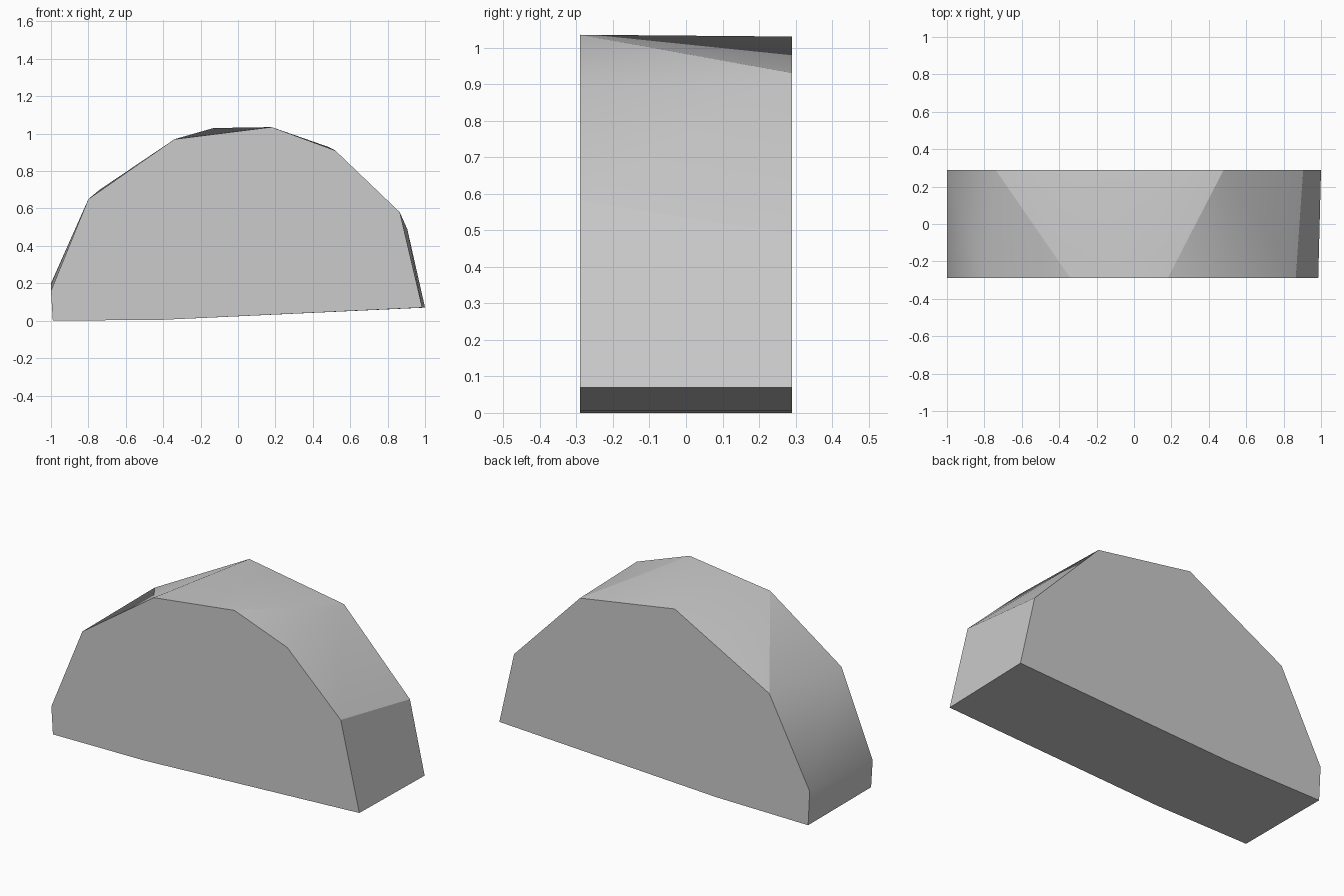
import bpy
import bmesh

cube = bpy.data.objects.get("Cube")
if cube:
    bpy.data.objects.remove(cube, do_unlink=True)

# One plain grey material
grey = bpy.data.materials.new("stone_grey")
grey.use_nodes = True
colour = (0.6, 0.6, 0.6, 1)
grey.diffuse_color = colour
shader = next(n for n in grey.node_tree.nodes if n.type == 'BSDF_PRINCIPLED')
shader.inputs["Base Color"].default_value = colour

# Outlines of the two flat sides as (x, z), from lower right over the top
DEPTH = 0.29
FRONT = [(0.985, 0.07), (0.865, 0.58), (0.52, 0.91), (0.18, 1.035), (-0.34, 0.97),
         (-0.80, 0.65), (-1, 0.16), (-0.99, 0), (-0.4, 0.005)]
BACK = [(1, 0.07), (0.905, 0.49), (0.48, 0.93), (-0.13, 1.03), (-0.74, 0.70),
        (-1, 0.20), (-0.99, 0), (-0.4, 0.005)]

bm = bmesh.new()
front = [bm.verts.new((x, -DEPTH, z)) for x, z in FRONT]
back = [bm.verts.new((x, DEPTH, z)) for x, z in BACK]
caps = [bm.faces.new(front), bm.faces.new(back)]

# Rim: walk both outlines; F steps the front, B the back, Q both at once
i = j = 0
for step in "QQFBFBFBFQQQ":
    ni = (i + (step in "FQ")) % len(front)
    nj = (j + (step in "BQ")) % len(back)
    corners = [front[i], front[ni], back[nj], back[j]]
    bm.faces.new(list(dict.fromkeys(corners))).smooth = True
    i, j = ni, nj
bmesh.ops.recalc_face_normals(bm, faces=bm.faces[:])

# Crisp edges around the flat sides and at the main corners of the rim
for face in caps:
    for edge in face.edges:
        edge.smooth = False
for a, b in ((0, 0), (1, 1), (3, 2), (4, 4), (7, 6)):
    edge = bm.edges.get((front[a], back[b]))
    if edge:
        edge.smooth = False

mesh = bpy.data.meshes.new("rounded_block")
bm.to_mesh(mesh)
bm.free()
mesh.materials.append(grey)
block = bpy.data.objects.new("rounded_block", mesh)
bpy.context.collection.objects.link(block)
